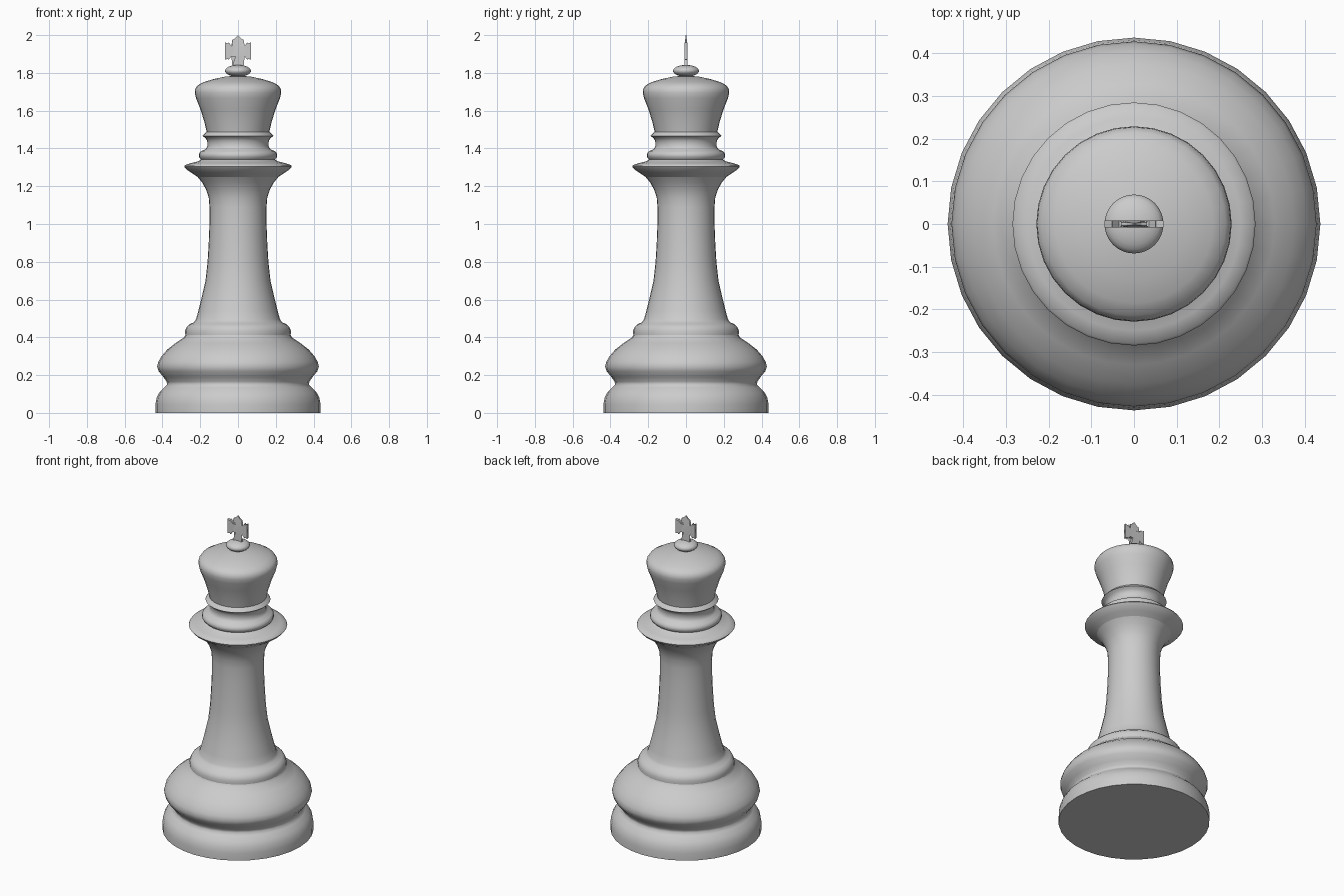
import bpy, bmesh, math

SIDES = 32


def finish(name, bm, angle):
    bmesh.ops.remove_doubles(bm, verts=bm.verts, dist=1e-5)
    bmesh.ops.recalc_face_normals(bm, faces=bm.faces) if name == "top_cross" else None
    me = bpy.data.meshes.new(name)
    bm.to_mesh(me)
    bm.free()
    ob = bpy.data.objects.new(name, me)
    bpy.context.collection.objects.link(ob)
    bpy.ops.object.select_all(action='DESELECT')
    ob.select_set(True)
    bpy.context.view_layer.objects.active = ob
    bpy.ops.object.shade_smooth_by_angle(angle=math.radians(angle))
    return ob


def lathe(name, profile, angle=60):
    """Revolve (radius, height) points, listed bottom to top, around z."""
    bm = bmesh.new()
    rings = []
    for r, z in profile:
        rings.append([bm.verts.new((r * math.cos(2 * math.pi * i / SIDES),
                                    r * math.sin(2 * math.pi * i / SIDES), z))
                      for i in range(SIDES)])
    for a, b in zip(rings, rings[1:]):
        for i in range(SIDES):
            j = (i + 1) % SIDES
            bm.faces.new((a[i], a[j], b[j], b[i]))
    return finish(name, bm, angle)


# Foot with the two rounded swells
lathe("base", [(0, 0), (0.437, 0), (0.437, 0.045), (0.431, 0.08), (0.415, 0.11),
               (0.39, 0.135), (0.375, 0.15), (0.378, 0.165), (0.395, 0.19),
               (0.42, 0.22), (0.428, 0.245), (0.422, 0.27), (0.405, 0.3),
               (0.375, 0.335), (0.33, 0.37), (0.285, 0.4), (0.279, 0.412)])

# Step ring and the waisted stem
lathe("stem", [(0.279, 0.412), (0.28, 0.435), (0.272, 0.455), (0.255, 0.47),
               (0.233, 0.48), (0.222, 0.497), (0.21, 0.54), (0.195, 0.6),
               (0.172, 0.7), (0.161, 0.8), (0.155, 0.9), (0.151, 1.0),
               (0.151, 1.09), (0.155, 1.14), (0.168, 1.18), (0.19, 1.22),
               (0.215, 1.25)])

# Wide collar disc and the small rings above it
lathe("collar", [(0.215, 1.25), (0.245, 1.27), (0.272, 1.288), (0.285, 1.304),
                 (0.28, 1.312), (0.25, 1.322), (0.21, 1.332), (0.195, 1.342),
                 (0.207, 1.355), (0.207, 1.372), (0.195, 1.386), (0.172, 1.395),
                 (0.162, 1.412), (0.163, 1.44), (0.172, 1.455), (0.188, 1.466),
                 (0.18, 1.475), (0.166, 1.488)])

# Flared head with domed top
lathe("crown_head", [(0.166, 1.488), (0.178, 1.54), (0.2, 1.61), (0.222, 1.665),
                     (0.229, 1.695), (0.227, 1.715), (0.215, 1.733),
                     (0.185, 1.75), (0.13, 1.767), (0.07, 1.78), (0, 1.786)])

# Flattened ball under the cross
lathe("finial_ball", [(0.069 * math.sin(math.pi * k / 12),
                       1.811 - 0.031 * math.cos(math.pi * k / 12))
                      for k in range(13)])

# Flared cross: right half outline, mirrored; pointed tips are thinned
half = [(0.03, 1.836), (0.013, 1.89), (0.035, 1.888), (0.05, 1.868),
        (0.052, 1.875), (0.069, 1.87), (0.066, 1.915), (0.069, 1.962),
        (0.052, 1.955), (0.05, 1.962), (0.035, 1.944), (0.014, 1.94),
        (0.03, 1.975), (0.018, 1.98), (0, 2.0)]
outline = half + [(-x, z) for x, z in reversed(half[:-1])]
bm = bmesh.new()
front, back = [], []
for x, z in outline:
    t = 0.002 if z > 1.99 else 0.004 if z > 1.965 else 0.008
    front.append(bm.verts.new((x, -t, z)))
    back.append(bm.verts.new((x, t, z)))
n = len(outline)
for i in range(n):
    j = (i + 1) % n
    bm.faces.new((front[i], back[i], back[j], front[j]))
caps = [bm.faces.new(front), bm.faces.new(list(reversed(back)))]
bmesh.ops.triangulate(bm, faces=caps)
finish("top_cross", bm, 20)
